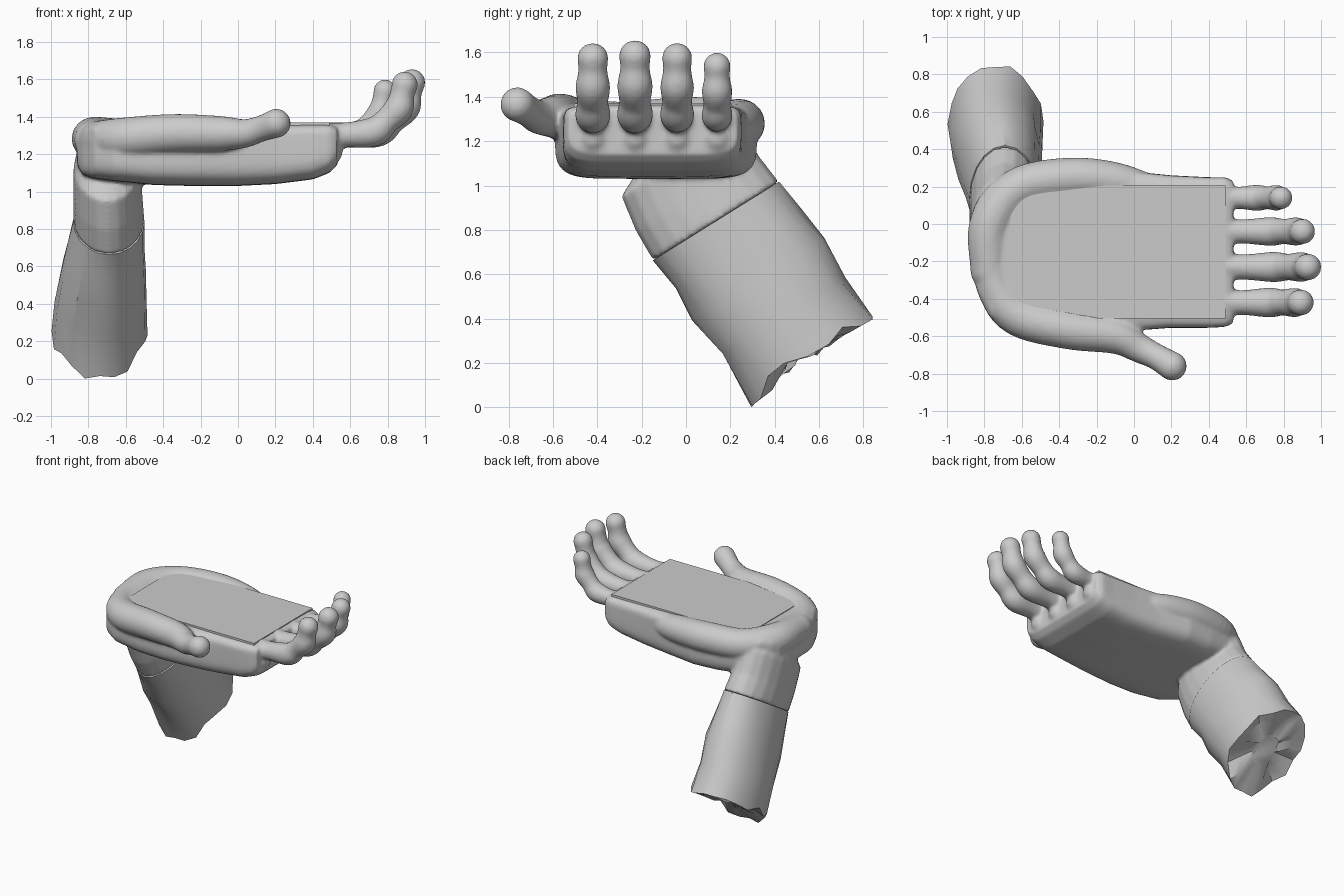
import bpy, bmesh, math, random
from mathutils import Vector, Matrix

if "Cube" in bpy.data.objects:
    bpy.data.objects.remove(bpy.data.objects["Cube"])

random.seed(4)


def loft(bm, rings):
    """Skin a list of point rings and close both ends."""
    vs = [[bm.verts.new(p) for p in r] for r in rings]
    n = len(vs[0])
    for a, b in zip(vs, vs[1:]):
        for i in range(n):
            bm.faces.new((a[i], a[(i + 1) % n], b[(i + 1) % n], b[i]))
    bm.faces.new(vs[0][::-1])
    bm.faces.new(vs[-1])


def smooth_path(pts, steps=6):
    """Catmull-Rom through (x, y, z, radius) points."""
    p = [Vector(q) for q in pts]
    p = [2 * p[0] - p[1]] + p + [2 * p[-1] - p[-2]]
    out = []
    for i in range(1, len(p) - 2):
        a, b, c, d = p[i - 1:i + 3]
        for k in range(steps):
            t = k / steps
            out.append(0.5 * (2 * b + (c - a) * t + (2 * a - 5 * b + 4 * c - d) * t * t
                              + (3 * b - a - 3 * c + d) * t ** 3))
    return out + [p[-2]]


def ball(bm, pos, r):
    bmesh.ops.create_uvsphere(bm, u_segments=20, v_segments=12, radius=r,
                              matrix=Matrix.Translation(pos))


def tube(bm, pts, ref):
    """Round-ended limb with varying radius."""
    path = smooth_path(pts)
    rings = []
    for i, q in enumerate(path):
        t = (path[min(i + 1, len(path) - 1)].xyz - path[max(i - 1, 0)].xyz).normalized()
        u = t.cross(Vector(ref)).normalized()
        v = t.cross(u)
        rings.append([q.xyz + q.w * (u * math.cos(a) + v * math.sin(a))
                      for a in (k * math.tau / 20 for k in range(20))])
    loft(bm, rings)
    for q in (path[0], path[-1]):
        ball(bm, q.xyz, q.w)


def finish(name, bm):
    bmesh.ops.recalc_face_normals(bm, faces=bm.faces[:])
    me = bpy.data.meshes.new(name)
    bm.to_mesh(me)
    bm.free()
    ob = bpy.data.objects.new(name, me)
    bpy.context.collection.objects.link(ob)
    return ob


def shade(ob, degrees):
    bpy.ops.object.select_all(action='DESELECT')
    ob.select_set(True)
    bpy.context.view_layer.objects.active = ob
    bpy.ops.object.shade_smooth_by_angle(angle=math.radians(degrees))


# Hand: palm sections along x as (x, y min, y max, z min, z max)
hand = bmesh.new()
sections = [(-0.86, -0.28, 0.08, 1.14, 1.30), (-0.83, -0.38, 0.14, 1.09, 1.34),
            (-0.77, -0.50, 0.21, 1.07, 1.365), (-0.66, -0.57, 0.28, 1.055, 1.365),
            (-0.45, -0.59, 0.31, 1.035, 1.365), (-0.25, -0.59, 0.32, 1.03, 1.365),
            (0.0, -0.57, 0.28, 1.03, 1.365), (0.2, -0.555, 0.26, 1.04, 1.365),
            (0.40, -0.555, 0.25, 1.065, 1.365), (0.49, -0.55, 0.25, 1.10, 1.365),
            (0.53, -0.53, 0.23, 1.14, 1.35)]
rings = []
for x, y0, y1, z0, z1 in sections:
    ring = []
    for k in range(48):
        a = k * math.tau / 48
        c, s = math.cos(a), math.sin(a)
        e = 0.25 if s > 0 else 0.6          # squarer on the palm side
        ring.append((x, (y0 + y1) / 2 + (y1 - y0) / 2 * math.copysign(abs(c) ** 0.3, c),
                     (z0 + z1) / 2 + (z1 - z0) / 2 * math.copysign(abs(s) ** e, s)))
    rings.append(ring)
loft(hand, rings)

# Thumb, and the fleshy rim around the heel of the hand
tube(hand, [(-0.77, -0.15, 1.275, .105), (-0.735, -0.34, 1.275, .105), (-0.62, -0.49, 1.285, .11),
            (-0.35, -0.565, 1.31, .105), (-0.10, -0.60, 1.31, .095), (0.03, -0.665, 1.31, .078),
            (0.12, -0.71, 1.335, .070), (0.205, -0.76, 1.365, .078)], (0, 0, 1))
tube(hand, [(-0.77, -0.25, 1.275, .105), (-0.765, 0.0, 1.285, .115), (-0.62, 0.19, 1.28, .11),
            (-0.35, 0.245, 1.28, .11), (-0.10, 0.23, 1.27, .10), (0.12, 0.17, 1.25, .08)],
     (0, 0, 1))

# Fingers: (y, reach, lift, thickness)
for y, reach, lift, k in [(-0.42, 0.93, 0.96, 1), (-0.23, 1.01, 1.0, 1.02),
                          (-0.04, 0.95, 0.97, 0.97), (0.14, 0.71, 0.84, 0.88)]:
    prof = [(0.0, 0.0, .075), (0.14, 0.008, .067), (0.30, 0.025, .080),
            (0.375, 0.085, .070), (0.445, 0.155, .079), (0.465, 0.23, .066), (0.48, 0.288, .071)]
    tube(hand, [(0.445 + dx * reach, y, 1.295 + dz * lift, r * k) for dx, dz, r in prof],
         (0, 1, 0))
    ball(hand, (0.485, y, 1.215), 0.075)    # knuckle under each finger

# Forearm: leaning sections as (x, y, z, half thickness, half width)
N = 20
wide, axis = Vector((0, 0.85, 0.53)), Vector((0, 0.53, -0.85))
path = [(-0.71, -0.02, 1.22, .15, .20), (-0.70, -0.02, 1.12, .18, .32),
        (-0.695, 0.05, 0.965, .185, .325), (-0.69, 0.135, 0.84, .19, .335),
        (-0.705, 0.23, 0.71, .21, .335), (-0.72, 0.33, 0.58, .23, .355),
        (-0.735, 0.435, 0.41, .25, .325), (-0.74, 0.545, 0.26, .25, .345)]
rings = []
for i, (x, y, z, rx, ry) in enumerate(path):
    last = i == len(path) - 1
    ring = []
    for k in range(N):
        a = k * math.tau / N
        j = 1 + random.uniform(-.03, .03) * (i > 3)
        p = Vector((x, y, z)) + Vector((rx * math.cos(a) * j, 0, 0)) + wide * ry * math.sin(a) * j
        if last:                            # torn edge, longest on one side
            p += axis * (random.uniform(-.025, .025) + .07 * max(0, -math.sin(a)) ** 3)
        ring.append(p)
    rings.append(ring)
low = min(p.z for p in rings[-1])
for p in rings[-1]:
    p.z -= low                              # rest on the ground
loft(hand, rings[:4])                       # wrist end blends into the hand

# Ragged surface inside the torn end
mid = sum(rings[-1], Vector()) / N
edge = rings[-1]
for scale in (0.7, 0.35):
    rings.append([mid + (p - mid) * scale * random.uniform(.85, 1.1)
                  - axis * random.uniform(-.01, .05) for p in edge])
arm = bmesh.new()
loft(arm, rings[3:])
arm = finish("forearm", arm)

# Blend the hand's parts into one smooth skin
hand = finish("hand", hand)
rm = hand.modifiers.new("blend", 'REMESH')
rm.mode = 'VOXEL'
rm.voxel_size = 0.012
rm.use_smooth_shade = True
sm = hand.modifiers.new("soften", 'SMOOTH')
sm.factor = 0.5
sm.iterations = 7

# Flat block set into the palm
slab = bmesh.new()
bmesh.ops.create_cube(slab, size=1, matrix=Matrix.Translation((-0.085, -0.15, 1.297))
                      @ Matrix.Diagonal((1.15, 0.71, 0.146, 1)))
slab = finish("palm_block", slab)

shade(hand, 60)
shade(arm, 35)
